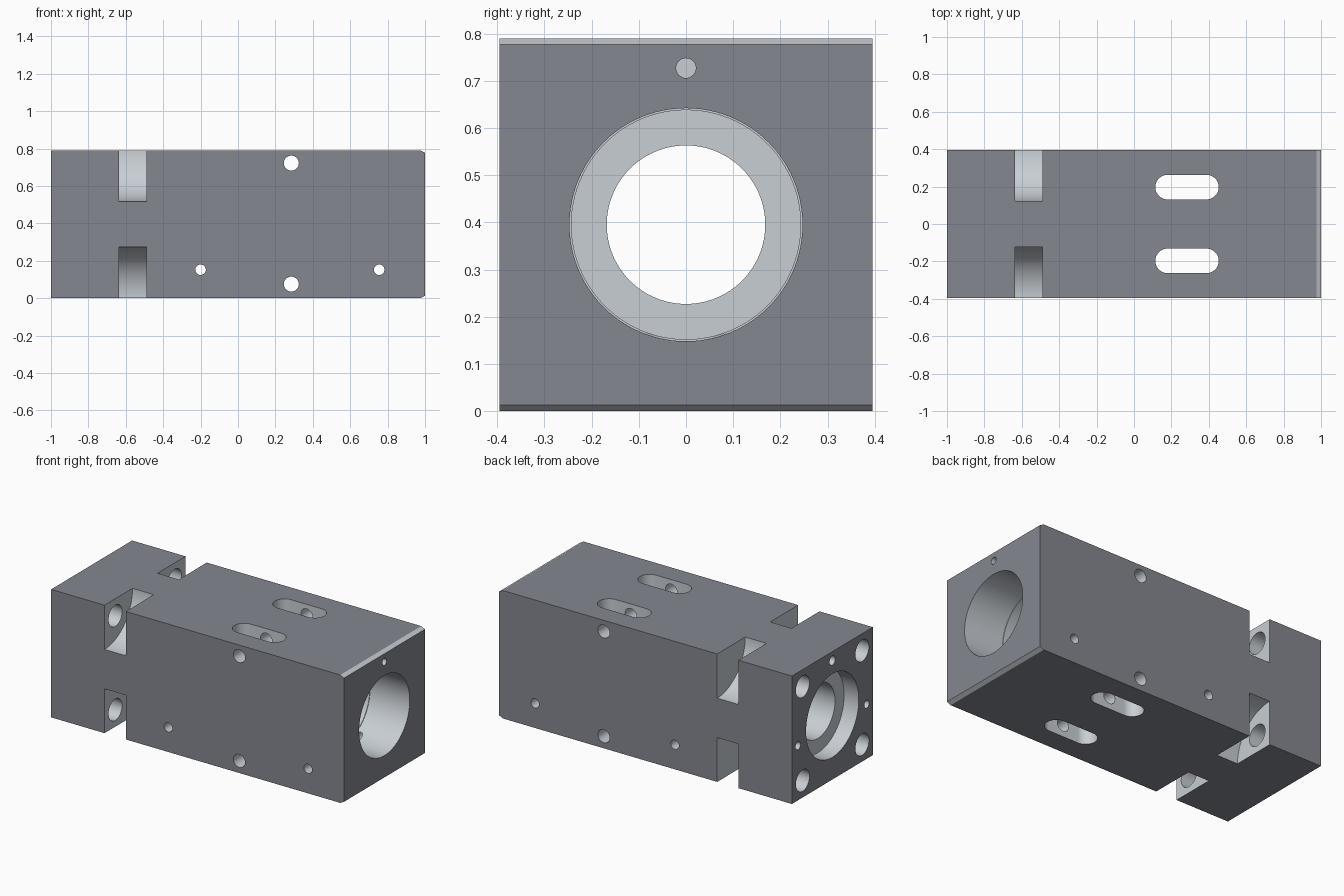
import bpy, bmesh, math
from mathutils import Vector

if "Cube" in bpy.data.objects:
    bpy.data.objects.remove(bpy.data.objects["Cube"])

HALF_W, CZ = 0.395, 0.395   # half width / height of the centre line

# Dark coated outside, bare machined metal on every cut surface
dark = bpy.data.materials.new('dark_coating')
dark.diffuse_color = (0.235, 0.242, 0.28, 1)
dark.use_nodes = True
dark.node_tree.nodes["Principled BSDF"].inputs["Base Color"].default_value = dark.diffuse_color
bare = bpy.data.materials.new('bare_metal')
bare.diffuse_color = (0.58, 0.62, 0.66, 1)
bare.use_nodes = True
bare.node_tree.nodes["Principled BSDF"].inputs["Base Color"].default_value = bare.diffuse_color


def circle(u, v, r, n=64):
    return [(u + r * math.cos(2 * math.pi * i / n), v + r * math.sin(2 * math.pi * i / n))
            for i in range(n)]


def capsule(u0, u1, v, r, n=24):
    right = [(u1 + r * math.cos(a), v + r * math.sin(a))
             for a in (math.pi * (i / n - 0.5) for i in range(n + 1))]
    left = [(u0 - r * math.cos(a), v - r * math.sin(a))
            for a in (math.pi * (i / n - 0.5) for i in range(n + 1))]
    return right + left


def prism(name, pts, axis, lo, hi):
    """Extrude a 2D profile along an axis (x: profile y,z; y: x,z; z: x,y)."""
    place = {'x': lambda u, v: (lo, u, v), 'y': lambda u, v: (u, lo, v), 'z': lambda u, v: (u, v, lo)}[axis]
    bm = bmesh.new()
    face = bm.faces.new([bm.verts.new(place(u, v)) for u, v in pts])
    ext = bmesh.ops.extrude_face_region(bm, geom=[face])
    step = Vector([(hi - lo) if a == axis else 0 for a in 'xyz'])
    bmesh.ops.translate(bm, vec=step, verts=[g for g in ext['geom'] if isinstance(g, bmesh.types.BMVert)])
    bmesh.ops.recalc_face_normals(bm, faces=bm.faces)
    mesh = bpy.data.meshes.new(name)
    bm.to_mesh(mesh)
    bm.free()
    mesh.materials.append(dark)
    mesh.materials.append(bare)
    obj = bpy.data.objects.new(name, mesh)
    bpy.context.collection.objects.link(obj)
    return obj


# Housing block with bare chamfers on the top and bottom edges at the right end
H = 2 * CZ
block = prism('housing_block',
              [(-1, 0), (0.975, 0), (1, 0.013), (1, H - 0.013), (0.975, H), (-1, H)],
              'y', -HALF_W, HALF_W)
for p in block.data.polygons:
    if abs(p.normal.x) > 0.1 and abs(p.normal.z) > 0.1:
        p.material_index = 1
cutters = []


def cut(name, pts, axis, lo, hi):
    obj = prism(name, pts, axis, lo, hi)
    for p in obj.data.polygons:
        p.material_index = 1
    obj.hide_render = True
    cutters.append(obj)


# Stepped main bore
cut('bore_through', circle(0, CZ, 0.168, 96), 'x', -1.1, 1.1)
cut('bore_main', circle(0, CZ, 0.243, 96), 'x', -0.6, 1.1)
cut('bore_mouth', circle(0, CZ, 0.247, 96), 'x', 0.73, 1.1)
cut('bore_left_recess', circle(0, CZ, 0.257, 96), 'x', -1.1, -0.9)

# Rounded corner notches with the flange bolt holes leading into them
for sy in (-1, 1):
    for sz in (-1, 1):
        cut('corner_notch', circle(sy * HALF_W, CZ + sz * CZ, 0.273, 128), 'x', -0.635, -0.49)
        cut('flange_bolt_hole', circle(sy * 0.29, CZ + sz * 0.29, 0.066), 'x', -1.1, -0.56)

# Long slots from top to bottom
for sy in (-1, 1):
    cut('slot', capsule(0.18, 0.387, sy * 0.197, 0.066), 'z', -0.1, 0.9)

# Cross holes from front to back
for x, z, r in ((0.285, 0.722, 0.04), (0.285, 0.075, 0.04), (-0.2, 0.152, 0.028), (0.755, 0.152, 0.028)):
    cut('cross_hole', circle(x, z, r, 48), 'y', -0.5, 0.5)

# Small blind holes in both ends
cut('right_end_hole', circle(0, 0.727, 0.021, 32), 'x', 0.85, 1.1)
for y, z, r in ((0, 0.735, 0.028), (-0.335, 0.337, 0.024), (0.335, 0.337, 0.024)):
    cut('left_end_hole', circle(y, z, r, 32), 'x', -1.1, -0.8)

# Subtract every cutter, then keep only the finished block
for c in cutters:
    mod = block.modifiers.new(c.name, 'BOOLEAN')
    mod.operation, mod.solver, mod.object = 'DIFFERENCE', 'EXACT', c
bpy.context.view_layer.update()
result = bpy.data.meshes.new_from_object(block.evaluated_get(bpy.context.evaluated_depsgraph_get()))
block.modifiers.clear()
block.data = result
for c in cutters:
    bpy.data.objects.remove(c, do_unlink=True)

bpy.ops.object.select_all(action='DESELECT')
block.select_set(True)
bpy.context.view_layer.objects.active = block
bpy.ops.object.shade_smooth_by_angle(angle=math.radians(20))
